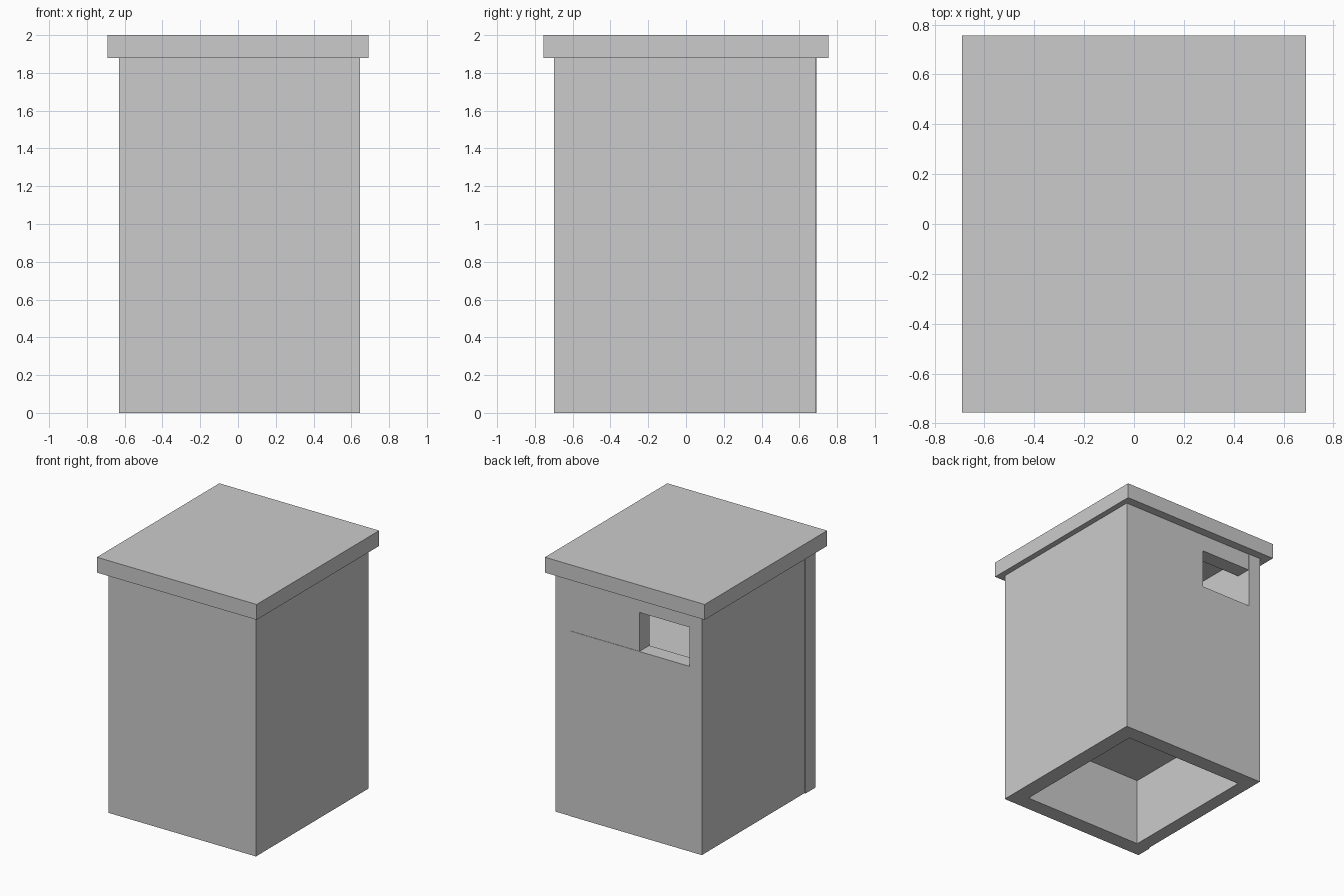
import bpy
import bmesh

if "Cube" in bpy.data.objects:
    bpy.data.objects.remove(bpy.data.objects["Cube"])


def panel(name, x, y, z):
    """Flat board filling the given x, y and z ranges."""
    bpy.ops.mesh.primitive_cube_add(size=1)
    ob = bpy.context.object
    ob.name = ob.data.name = name
    for v in ob.data.vertices:
        v.co = [r[0] if c < 0 else r[1] for r, c in zip((x, y, z), v.co)]
    return ob


def profile_panel(name, outline, y0, y1):
    """Board cut to an x-z outline and extruded along y."""
    bm = bmesh.new()
    face = bm.faces.new([bm.verts.new((x, y0, z)) for x, z in outline])
    ext = bmesh.ops.extrude_face_region(bm, geom=[face])
    moved = [g for g in ext["geom"] if isinstance(g, bmesh.types.BMVert)]
    bmesh.ops.translate(bm, verts=moved, vec=(0, y1 - y0, 0))
    bmesh.ops.recalc_face_normals(bm, faces=bm.faces)
    mesh = bpy.data.meshes.new(name)
    bm.to_mesh(mesh)
    bm.free()
    ob = bpy.data.objects.new(name, mesh)
    bpy.context.collection.objects.link(ob)
    return ob


LEFT, RIGHT = -0.515, 0.52      # inner faces of the side boards
FRONT, BACK = -0.577, 0.567     # inner faces of the front and back boards
EAVES, SILL, HEAD = 1.88, 1.445, 1.748

# Overhanging roof board
panel("roof", (-0.69, 0.69), (-0.755, 0.755), (EAVES, 2.0))

# Front board, slightly proud of the left side
panel("front_board", (-0.63, 0.642), (-0.70, FRONT), (0, EAVES))

# Side boards
panel("left_board", (-0.62, LEFT), (FRONT, 0.69), (0, EAVES))
panel("right_board", (RIGHT, 0.645), (-0.698, 0.687), (0, EAVES))

# Back: lower board, and upper board notched for the entrance
panel("lower_back_board", (LEFT, RIGHT), (BACK, 0.69), (0, SILL))
notched = [(-0.08, SILL), (RIGHT, SILL), (RIGHT, EAVES),
           (LEFT, EAVES), (LEFT, HEAD), (-0.08, HEAD)]
profile_panel("upper_back_board", notched, BACK, 0.687)

# Inner boards: raised floor and the ledge behind the entrance
for name, top in (("raised_floor", 0.65), ("entrance_ledge", 1.44)):
    panel(name, (LEFT, RIGHT), (FRONT, BACK), (top - 0.12, top))
